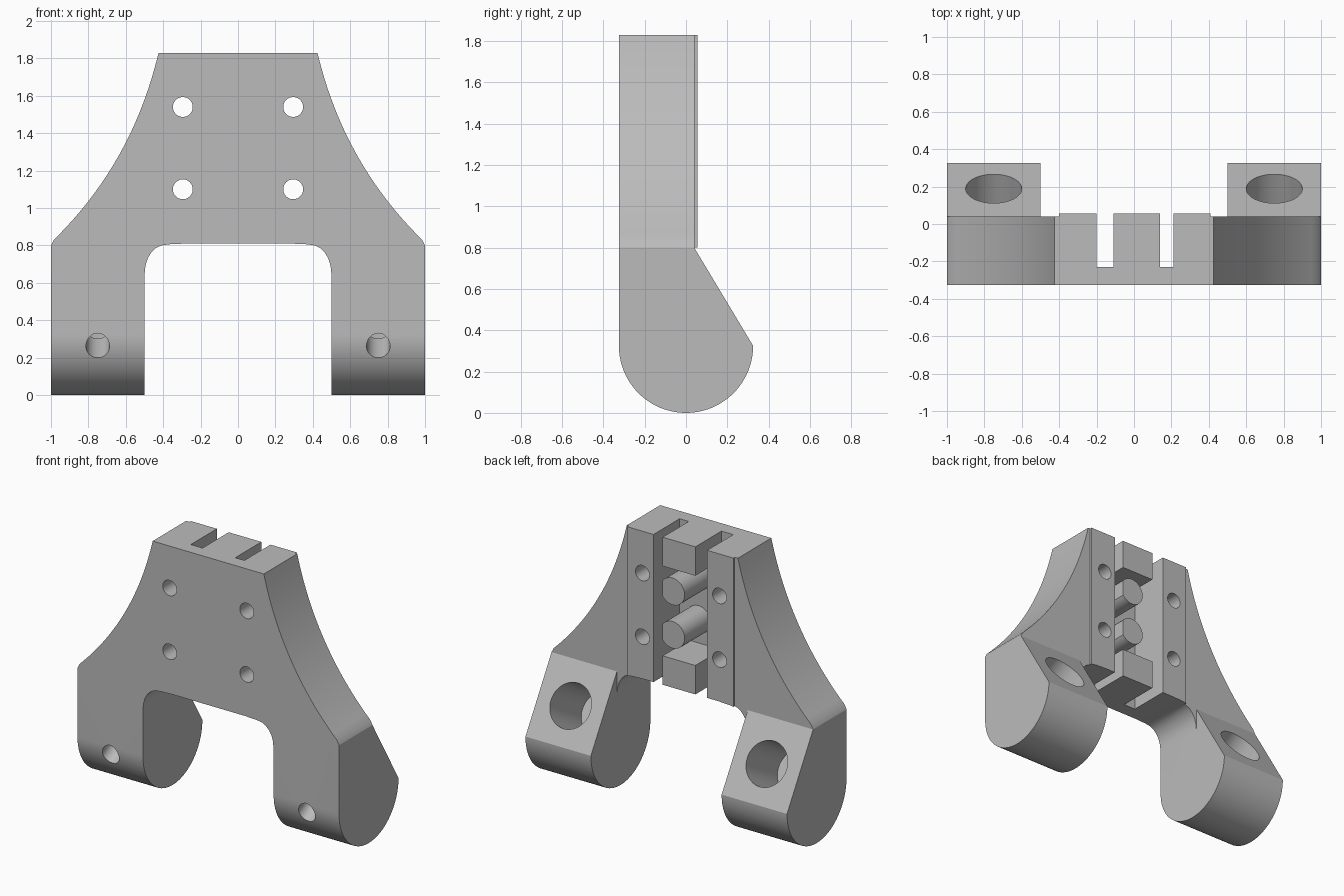
import bpy, bmesh, math
from mathutils import Matrix, Vector

cube = bpy.data.objects.get("Cube")
if cube:
    bpy.data.objects.remove(cube)

gray = bpy.data.materials.new("plain_gray")
gray.use_nodes = True
gray.diffuse_color = (0.5, 0.5, 0.5, 1)
gray.node_tree.nodes["Principled BSDF"].inputs["Base Color"].default_value = (0.5, 0.5, 0.5, 1)


def finish(name, bm):
    bmesh.ops.recalc_face_normals(bm, faces=bm.faces)
    mesh = bpy.data.meshes.new(name)
    bm.to_mesh(mesh)
    bm.free()
    mesh.materials.append(gray)
    ob = bpy.data.objects.new(name, mesh)
    bpy.context.collection.objects.link(ob)
    return ob


def prism(name, points, axis, low, high):
    """Extrude a profile (x,z along y) or (y,z along x)."""
    bm = bmesh.new()
    place = (lambda a, b: (a, low, b)) if axis == "y" else (lambda a, b: (low, a, b))
    face = bm.faces.new([bm.verts.new(place(a, b)) for a, b in points])
    step = Vector((0, high - low, 0)) if axis == "y" else Vector((high - low, 0, 0))
    out = bmesh.ops.extrude_face_region(bm, geom=[face])
    bmesh.ops.translate(bm, vec=step, verts=[v for v in out["geom"] if isinstance(v, bmesh.types.BMVert)])
    return finish(name, bm)


def box(x0, x1, y0, y1, z0, z1):
    return prism("cutter", [(x0, z0), (x1, z0), (x1, z1), (x0, z1)], "y", y0, y1)


def rod(start, end, radius):
    start, end = Vector(start), Vector(end)
    line = end - start
    turn = line.to_track_quat("Z", "Y").to_matrix().to_4x4()
    bm = bmesh.new()
    bmesh.ops.create_cone(bm, cap_ends=True, segments=48, radius1=radius, radius2=radius,
                          depth=line.length, matrix=Matrix.Translation((start + end) / 2) @ turn)
    return finish("cutter", bm)


def boolean(target, tool, operation="DIFFERENCE"):
    mod = target.modifiers.new("cut", "BOOLEAN")
    mod.operation, mod.solver, mod.object = operation, "EXACT", tool
    tool.hide_render = True
    bpy.context.view_layer.objects.active = target
    bpy.ops.object.modifier_apply(modifier=mod.name)
    bpy.data.objects.remove(tool)


# Front silhouette: curved flank, leg and rounded crotch, mirrored
flank = []
p0, p1, p2 = Vector((0.425, 1.83)), Vector((0.565, 1.24)), Vector((0.985, 0.83))
for i in range(25):
    t = i / 24
    flank.append(tuple(p0 * (1 - t) ** 2 + p1 * 2 * t * (1 - t) + p2 * t * t))
crotch = [(0.5, 0.64), (0.495, 0.69), (0.483, 0.73), (0.465, 0.76), (0.44, 0.785),
          (0.41, 0.80), (0.37, 0.806), (0.28, 0.81)]
half = flank + [(1, 0.80), (1, -0.1), (0.5, -0.1)] + crotch
front = half + [(-x, z) for x, z in reversed(half)]
body = prism("bracket_body", front, "y", -0.5, 0.5)

# Side silhouette: straight front, round foot, sloped back
r = 0.325
side = [(-r, 1.83)]
for i in range(49):
    a = math.pi + math.pi * i / 48
    side.append((r * math.cos(a), r + r * math.sin(a)))
side += [(0.04, 0.80), (0.055, 0.80), (0.055, 1.83)]
boolean(body, prism("side_profile", side, "x", -1.2, 1.2), "INTERSECT")

# Step around the raised back pad, and space between the legs
boolean(body, box(0.41, 1.3, 0.04, 0.3, 0.80, 2))
boolean(body, box(-1.3, -0.40, 0.04, 0.3, 0.80, 2))
boolean(body, box(-0.5, 0.5, 0.04, 0.5, -0.2, 0.80))

# Two vertical slots and the pocket between the centre blocks
boolean(body, box(-0.20, -0.11, -0.23, 0.3, 0.5, 2))
boolean(body, box(0.14, 0.21, -0.23, 0.3, 0.5, 2))
boolean(body, box(-0.15, 0.18, -0.23, 0.3, 1.01, 1.63))

# Mounting holes
for x in (-0.295, 0.295):
    for z in (1.10, 1.54):
        boolean(body, rod((x, -0.6, z), (x, 0.6, z), 0.053))

# Stepped holes square to the sloped leg backs
axis = Vector((0, 0.868, 0.497))
for x in (-0.75, 0.75):
    mouth = Vector((x, 0.185, 0.55))
    boolean(body, rod(mouth - axis * 0.39, mouth + axis * 0.4, 0.15))
    boolean(body, rod(mouth - axis * 0.9, mouth - axis * 0.3, 0.063))

# Pegs with one flat side
parts = [body]
for name, z in (("upper_peg", 1.475), ("lower_peg", 1.175)):
    ring = []
    cut = math.acos(0.075 / 0.093)
    for i in range(41):
        a = cut + (2 * math.pi - 2 * cut) * i / 40
        ring.append((0.065 + 0.093 * math.cos(a), z + 0.093 * math.sin(a)))
    parts.append(prism(name, ring, "y", -0.24, 0.055))

# Smooth curves, sharp edges
for ob in parts:
    bpy.ops.object.select_all(action="DESELECT")
    ob.select_set(True)
    bpy.context.view_layer.objects.active = ob
    bpy.ops.object.shade_smooth_by_angle(angle=math.radians(25))
